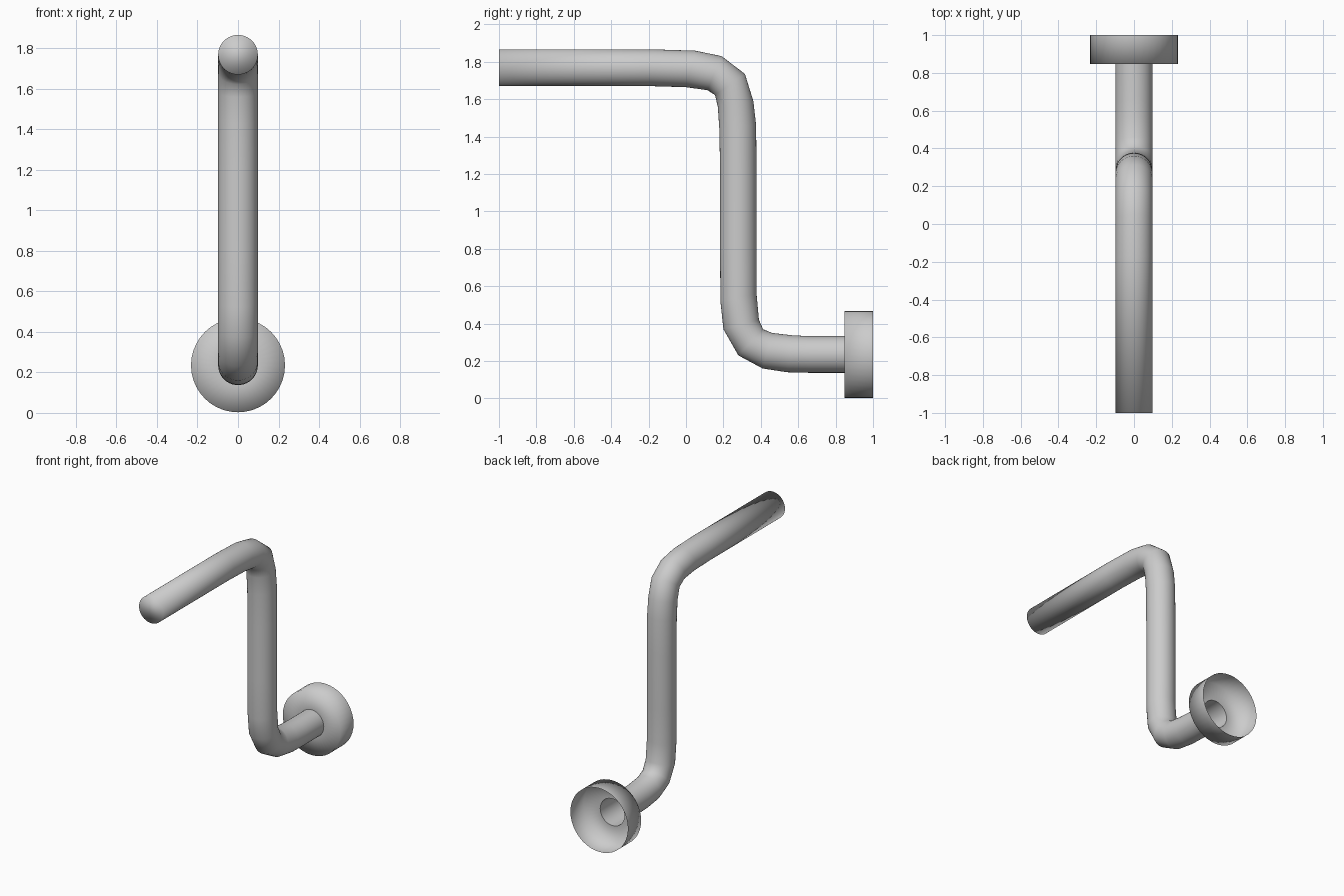
import bpy, bmesh, math

if "Cube" in bpy.data.objects:
    bpy.data.objects.remove(bpy.data.objects["Cube"])

SIDES = 40
AXIS_Z = 0.235   # height of the lower run and flange


def loft(name, sections, cap_start=False):
    """Skin elliptical rings; each section is (inner y, inner z, outer y, outer z, x radius)."""
    bm = bmesh.new()
    rings = []
    for y0, z0, y1, z1, rx in sections:
        cy, cz, hy, hz = (y0 + y1) / 2, (z0 + z1) / 2, (y1 - y0) / 2, (z1 - z0) / 2
        ring = []
        for i in range(SIDES):
            a = 2 * math.pi * i / SIDES
            ring.append(bm.verts.new((rx * math.sin(a), cy + hy * math.cos(a), cz + hz * math.cos(a))))
        rings.append(ring)
    for a, b in zip(rings, rings[1:]):
        for i in range(SIDES):
            j = (i + 1) % SIDES
            bm.faces.new((a[i], a[j], b[j], b[i]))
    if cap_start:
        bm.faces.new(rings[0])
    bmesh.ops.recalc_face_normals(bm, faces=bm.faces)
    for f in bm.faces:
        f.smooth = True
    me = bpy.data.meshes.new(name)
    bm.to_mesh(me)
    bm.free()
    ob = bpy.data.objects.new(name, me)
    bpy.context.collection.objects.link(ob)
    return ob


# Bent pipe: upper run, upper bend, vertical run, lower bend, lower run
R = 0.098
upper = [(-1, 1.67, -1, 1.866), (-0.2, 1.67, -0.17, 1.866), (0.0, 1.664, 0.05, 1.859),
         (0.115, 1.648, 0.19, 1.83), (0.155, 1.622, 0.315, 1.735),
         (0.17, 1.56, 0.36, 1.59), (0.179, 1.43, 0.375, 1.46), (0.182, 1.2, 0.377, 1.2)]
lower = [(0.182, 0.8, 0.378, 0.8), (0.184, 0.52, 0.377, 0.56), (0.2, 0.37, 0.39, 0.42),
         (0.28, 0.23, 0.412, 0.37), (0.41, 0.16, 0.46, 0.35),
         (0.54, 0.14, 0.57, 0.337), (0.66, 0.137, 0.66, 0.333), (0.848, 0.137, 0.848, 0.333)]
# lower rings keep the same side of the tube (underside / near side) first
loft("bent_pipe", [s + (R,) for s in upper + lower], cap_start=True)

# Wall flange: shallow cup, open at the back, with the pipe opening in its floor
loft("wall_flange", [(y, AXIS_Z - r, y, AXIS_Z + r, r)
                     for y, r in ((0.848, R), (0.848, 0.232), (1.0, 0.232))])
